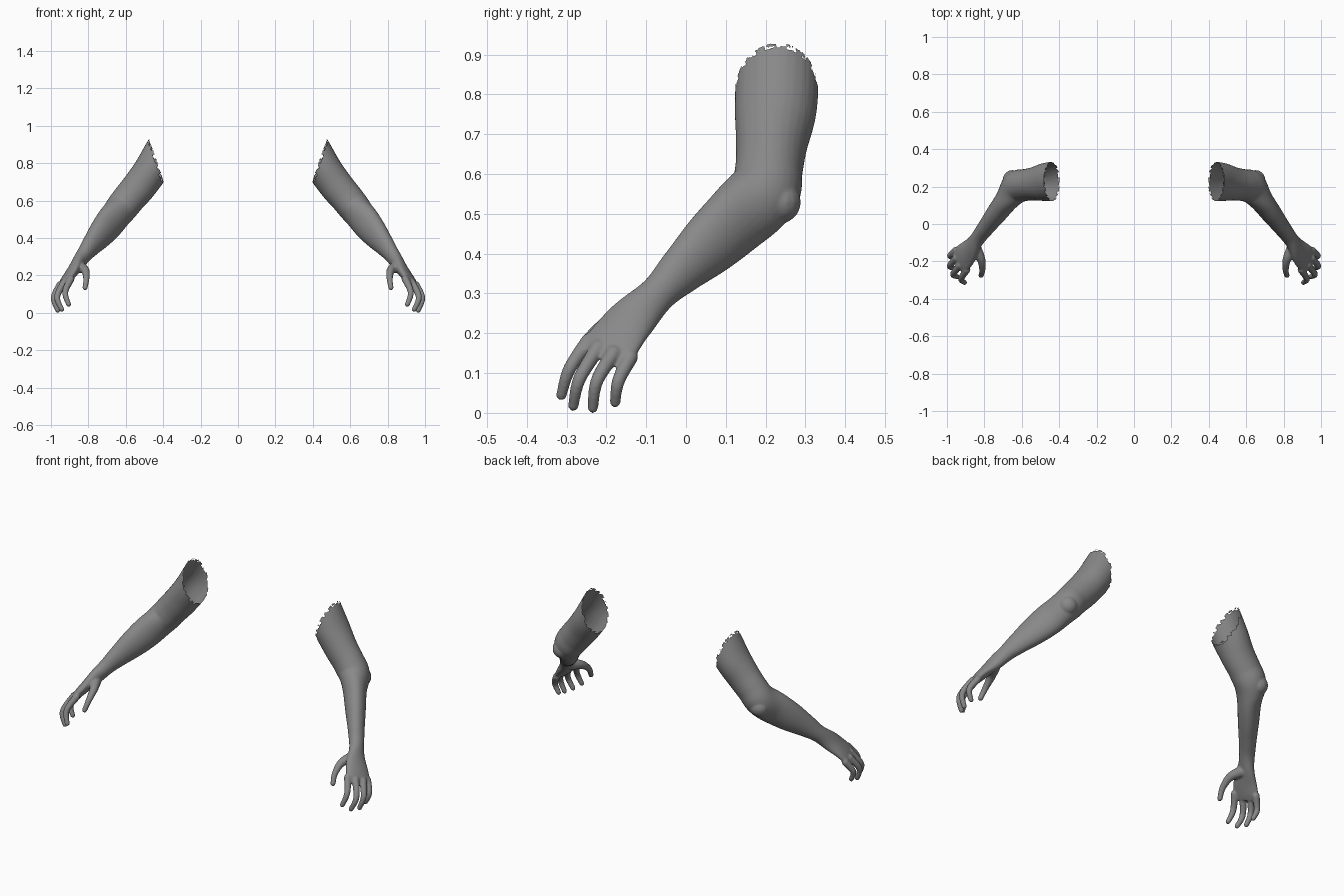
import bpy
import bmesh
import math
from mathutils import Vector, Matrix

default = bpy.data.objects.get("Cube")
if default:
    bpy.data.objects.remove(default, do_unlink=True)

skin = bpy.data.materials.new("plain grey")
skin.use_nodes = True
GREY = (0.25, 0.25, 0.25, 1)
skin.diffuse_color = GREY
skin.node_tree.nodes["Principled BSDF"].inputs["Base Color"].default_value = GREY


def smooth_path(rows, steps):
    """Catmull-Rom interpolation through rows of numbers."""
    padded = [rows[0]] + rows + [rows[-1]]
    result = []
    for p, q, r, s in zip(padded, padded[1:], padded[2:], padded[3:]):
        for k in range(steps):
            t = k / steps
            result.append([
                b + t * (c - a + t * (2 * a - 5 * b + 4 * c - d + t * (3 * (b - c) + d - a)) ) / 2
                for a, b, c, d in zip(p, q, r, s)])
    result.append(list(rows[-1]))
    return result


def loft(bm, rows, sides=28, steps=6):
    """Closed tube; each row is centre, wide axis hint, wide radius, thin radius."""
    rows = smooth_path([list(r) for r in rows], steps)
    centres = [Vector(r[:3]) for r in rows]
    rings = []
    for i, row in enumerate(rows):
        ahead = centres[min(i + 1, len(rows) - 1)]
        behind = centres[max(i - 1, 0)]
        tangent = (ahead - behind).normalized()
        hint = Vector(row[3:6])
        wide = (hint - tangent * hint.dot(tangent)).normalized()
        thin = tangent.cross(wide)
        ring = []
        for k in range(sides):
            angle = math.tau * k / sides
            offset = wide * math.cos(angle) * row[6] + thin * math.sin(angle) * row[7]
            ring.append(bm.verts.new(centres[i] + offset))
        rings.append(ring)
    for lower, upper in zip(rings, rings[1:]):
        for k in range(sides):
            n = (k + 1) % sides
            bm.faces.new((lower[k], lower[n], upper[n], upper[k]))
    bm.faces.new(rings[0])
    bm.faces.new(rings[-1])


def ball(bm, centre, radius):
    bmesh.ops.create_uvsphere(bm, u_segments=16, v_segments=10, radius=radius,
                              matrix=Matrix.Translation(centre))


def finger(bm, points):
    """Round tube with a rounded tip; points are x, y, z, radius."""
    loft(bm, [(x, y, z, 1, 0.2, 0.3, r, r) for x, y, z, r in points], sides=14)
    for p in (points[0], points[-1]):
        ball(bm, p[:3], p[3])


# Upper arm, elbow, forearm, wrist and palm
ARM = [
    (.35, .235, .95, 0, -1, 0, .105, .10),
    (.40, .23, .87, 0, -1, 0, .105, .10),
    (.468, .225, .765, 0, -1, 0, .103, .093),
    (.53, .215, .68, 0, -1, .1, .09, .091),
    (.585, .208, .615, 0, -.95, .2, .085, .088),
    (.63, .195, .558, .1, -.8, .5, .09, .084),
    (.68, .13, .495, .37, -.49, .79, .091, .064),
    (.733, .06, .43, .37, -.49, .79, .081, .056),
    (.79, -.015, .36, .3, -.55, .75, .06, .046),
    (.835, -.075, .30, .1, -.75, .6, .047, .039),
    (.885, -.148, .227, -.35, -.85, .35, .066, .031),
    (.925, -.19, .172, -.42, -.85, .32, .073, .023),
    (.942, -.207, .145, -.42, -.85, .32, .058, .014),
]

# Knuckle, middle joint and tip of each finger
FINGERS = [
    [(.895, -.245, .185), (.925, -.293, .115), (.907, -.313, .05)],
    [(.93, -.22, .17), (.968, -.268, .09), (.943, -.283, .023)],
    [(.952, -.182, .155), (.986, -.224, .085), (.965, -.234, .018)],
    [(.952, -.14, .145), (.984, -.17, .085), (.965, -.178, .032)],
]
THUMB = [(.848, -.13, .25, .032), (.818, -.19, .232, .023),
         (.812, -.245, .188, .017), (.819, -.275, .139, .014)]

bm = bmesh.new()
loft(bm, ARM)
ball(bm, (.65, .235, .535), .054)
for joints in FINGERS:
    finger(bm, [(*p, r) for p, r in zip(joints, (.02, .0165, .0135))])
finger(bm, THUMB)
bmesh.ops.recalc_face_normals(bm, faces=bm.faces)
mesh = bpy.data.meshes.new("arm_parts")
bm.to_mesh(mesh)
bm.free()

# Fuse the parts into one smooth skin
source = bpy.data.objects.new("arm_parts", mesh)
bpy.context.collection.objects.link(source)
fuse = source.modifiers.new("fuse", 'REMESH')
fuse.mode = 'VOXEL'
fuse.voxel_size = 0.005
soften = source.modifiers.new("soften", 'SMOOTH')
soften.factor = 0.5
soften.iterations = 6
graph = bpy.context.evaluated_depsgraph_get()
fused = bpy.data.meshes.new_from_object(source.evaluated_get(graph))
bpy.data.objects.remove(source, do_unlink=True)

# Open the upper end with a slanted, ragged edge
bm = bmesh.new()
bm.from_mesh(fused)
slant = Vector((-.945, 0, .328))
anchor = Vector((.443, 0, .82))


def beyond_edge(face):
    c = face.calc_center_median()
    tooth = (math.floor(c.z * 40) + math.floor(c.y * 40)) % 2
    return (c - anchor).dot(slant) > 0.01 * tooth - 0.005


bmesh.ops.delete(bm, geom=[f for f in bm.faces if beyond_edge(f)], context='FACES')
floor_z = min(v.co.z for v in bm.verts)
reach = max(v.co.x for v in bm.verts)
bmesh.ops.translate(bm, verts=bm.verts, vec=(1 - reach, 0, -floor_z))

# Left arm, then its mirror image
for name in ("left_arm", "right_arm"):
    if name == "right_arm":
        bmesh.ops.scale(bm, verts=bm.verts, vec=(-1, 1, 1))
        bmesh.ops.reverse_faces(bm, faces=bm.faces)
    for f in bm.faces:
        f.smooth = True
        f.material_index = 0
    arm_mesh = bpy.data.meshes.new(name)
    bm.to_mesh(arm_mesh)
    arm_mesh.materials.append(skin)
    bpy.context.collection.objects.link(bpy.data.objects.new(name, arm_mesh))
bm.free()
bpy.data.meshes.remove(fused)
